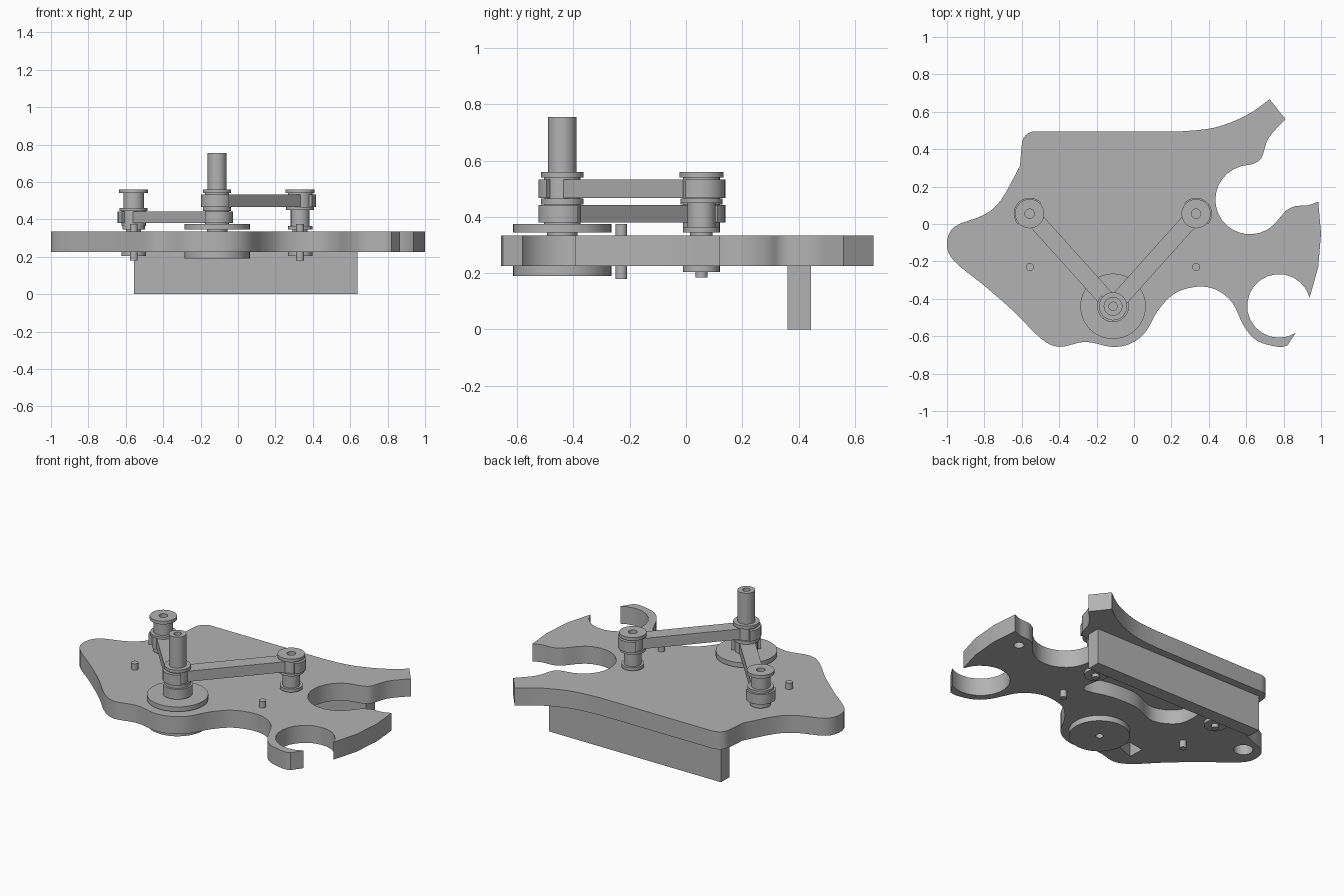
import bpy
import bmesh
from math import cos, sin, radians, atan2
from mathutils import Vector

cube = bpy.data.objects.get("Cube")
if cube:
    bpy.data.objects.remove(cube, do_unlink=True)

# Single metal colour
metal = bpy.data.materials.new("plain grey metal")
metal.use_nodes = True
grey = (0.45, 0.45, 0.45, 1)
metal.diffuse_color = grey
metal.node_tree.nodes["Principled BSDF"].inputs["Base Color"].default_value = grey

PLATE_BOTTOM, PLATE_TOP = 0.225, 0.335


def finish(name, bm):
    bmesh.ops.recalc_face_normals(bm, faces=bm.faces)
    mesh = bpy.data.meshes.new(name)
    bm.to_mesh(mesh)
    bm.free()
    obj = bpy.data.objects.new(name, mesh)
    bpy.context.collection.objects.link(obj)
    mesh.materials.append(metal)
    return obj


def smooth(obj):
    bpy.ops.object.select_all(action="DESELECT")
    obj.select_set(True)
    bpy.context.view_layer.objects.active = obj
    bpy.ops.object.shade_smooth_by_angle(angle=radians(30))


def prism(name, outline, bottom, top):
    """Extrude a flat outline between two heights."""
    bm = bmesh.new()
    face = bm.faces.new([bm.verts.new((x, y, bottom)) for x, y in outline])
    moved = bmesh.ops.extrude_face_region(bm, geom=[face])["geom"]
    verts = [v for v in moved if isinstance(v, bmesh.types.BMVert)]
    bmesh.ops.translate(bm, verts=verts, vec=(0, 0, top - bottom))
    return finish(name, bm)


def arc(cx, cy, radius, start, end, count=18):
    angles = [radians(start + (end - start) * i / count) for i in range(count + 1)]
    return [(cx + radius * cos(a), cy + radius * sin(a)) for a in angles]


def curve(*points, closed=False, steps=4):
    """Smooth run through the given points."""
    pts = [Vector(p) for p in points]
    n = len(pts)
    pick = (lambda i: pts[i % n]) if closed else (lambda i: pts[max(0, min(i, n - 1))])
    out = []
    for i in range(n if closed else n - 1):
        a, b, c, d = (pick(i + k) for k in (-1, 0, 1, 2))
        for s in range(steps):
            t = s / steps
            p = b + (c - a) * (t / 2) + (a * 2 - b * 5 + c * 4 - d) * (t * t / 2)
            p += (b * 3 - a - c * 3 + d) * (t ** 3 / 2)
            out.append(tuple(p))
    return out if closed else out + [tuple(pts[-1])]


def turned(name, x, y, base, steps, bore=0.0, sides=40):
    """Stepped round part: each step is (radius, top height)."""
    depth = 0.03
    profile = [(0, base + depth), (bore, base + depth), (bore, base)] if bore else [(0, base)]
    z = base
    for radius, top in steps:
        profile += [(radius, z), (radius, top)]
        z = top
    profile += [(bore, z), (bore, z - depth), (0, z - depth)] if bore else [(0, z)]
    bm = bmesh.new()
    verts = [bm.verts.new((r, 0, h)) for r, h in profile]
    edges = [bm.edges.new(pair) for pair in zip(verts, verts[1:])]
    bmesh.ops.spin(bm, geom=verts + edges, cent=(0, 0, 0), axis=(0, 0, 1),
                   angle=radians(360), steps=sides)
    bmesh.ops.remove_doubles(bm, verts=bm.verts, dist=0.0001)
    bmesh.ops.translate(bm, verts=bm.verts, vec=(x, y, 0))
    obj = finish(name, bm)
    smooth(obj)
    return obj


# Main plate with two round bites on its left side
outline = (
    arc(-0.53, 0.425, 0.07, 180, 90, 6)
    + curve((0.25, 0.495), (0.43, 0.515), (0.6, 0.58), (0.725, 0.667))
    + curve((0.81, 0.56), (0.72, 0.46), (0.68, 0.35), (0.63, 0.32))
    + arc(0.62, 0.13, 0.185, 105, 325)
    + curve((0.81, 0.07), (0.86, 0.095), (0.93, 0.1), (0.985, 0.12))
    + curve((1.0, -0.05), (0.985, -0.23))
    + arc(0.775, -0.438, 0.17, 15, 302)
    + curve((0.82, -0.65), (0.77, -0.657), (0.66, -0.625), (0.59, -0.55),
            (0.525, -0.42), (0.44, -0.352), (0.34, -0.335), (0.22, -0.37),
            (0.13, -0.46), (0.06, -0.58), (-0.02, -0.64), (-0.12, -0.657),
            (-0.26, -0.63), (-0.4, -0.657), (-0.5, -0.61), (-0.64, -0.47),
            (-0.8, -0.33), (-0.96, -0.2), (-1.0, -0.11), (-0.96, -0.015),
            (-0.8, 0.05), (-0.71, 0.13), (-0.61, 0.31))
)
plate = prism("main_plate", outline, PLATE_BOTTOM, PLATE_TOP)

# Blind pockets in the underside
pockets = {
    "centre_pocket": curve((0.27, -0.13), (0.08, -0.1), (-0.1, -0.1), (-0.27, -0.16),
                           (-0.41, -0.08), (-0.42, 0.1), (-0.36, 0.28), (-0.1, 0.31),
                           (0.18, 0.3), (0.23, 0.1), closed=True),
    "tail_pocket": arc(-0.88, -0.08, 0.055, 0, 345, 23),
    "claw_pocket": arc(0.866, 0.01, 0.03, 0, 345, 23),
    "corner_pocket": [(-0.3, -0.5), (-0.335, -0.433), (-0.437, -0.45), (-0.434, -0.554)],
}
bpy.context.view_layer.objects.active = plate
for name, shape in pockets.items():
    cutter = prism(name, shape, PLATE_BOTTOM - 0.05, PLATE_TOP - 0.02)
    cutter.hide_render = True
    cut = plate.modifiers.new(name, "BOOLEAN")
    cut.operation, cut.solver, cut.object = "DIFFERENCE", "EXACT", cutter
    bpy.ops.object.modifier_apply(modifier=cut.name)
    bpy.data.objects.remove(cutter, do_unlink=True)
smooth(plate)

# Rear rail under the plate
prism("rear_rail", [(-0.555, 0.36), (0.64, 0.36), (0.64, 0.445), (-0.555, 0.445)],
      0, PLATE_BOTTOM)

# Driving spindle and the two pulleys
spindle = (-0.112, -0.44)
right_hub = (-0.558, 0.055)
left_hub = (0.332, 0.055)
turned("spindle", *spindle, 0.19,
       [(0.175, PLATE_BOTTOM), (0.055, 0.345), (0.175, 0.375), (0.065, 0.445),
        (0.075, 0.465), (0.065, 0.54), (0.075, 0.56), (0.05, 0.755)], bore=0.022)
turned("right_pulley", *right_hub, 0.205,
       [(0.065, PLATE_BOTTOM), (0.04, 0.345), (0.06, 0.365), (0.065, 0.445),
        (0.075, 0.46), (0.055, 0.54), (0.078, 0.56)], bore=0.025)
turned("left_pulley", *left_hub, 0.205,
       [(0.065, PLATE_BOTTOM), (0.04, 0.345), (0.065, 0.365), (0.05, 0.45),
        (0.075, 0.465), (0.065, 0.54), (0.078, 0.56)], bore=0.025)


# Belts: a straight run with a wider wrap on the far side of each hub
def belt(name, start, end, bottom, top):
    heading = atan2(end[1] - start[1], end[0] - start[0])
    points = []
    for (x, y), turn in ((start, 180), (end, 0)):
        middle = turn + heading * 180 / 3.14159
        points += arc(x, y, 0.085, middle - 90, middle + 90)
        points += arc(x, y, 0.045, middle + 90, middle + 90, 1)[:1]
        # start of the opposite straight edge is added ahead of the next wrap
        other = end if turn else start
        points += arc(*other, 0.045, middle + 90, middle + 90, 1)[:1]
    smooth(prism(name, points, bottom, top))


belt("right_belt", spindle, right_hub, 0.38, 0.443)
belt("left_belt", spindle, left_hub, 0.467, 0.533)

# Locating pins through the plate
for side, x in (("right", -0.557), ("left", 0.332)):
    turned(side + "_pin", x, -0.23, 0.18, [(0.021, 0.375)], sides=24)
    turned(side + "_hub_pin", x, 0.055, 0.185, [(0.021, 0.24)], sides=24)
